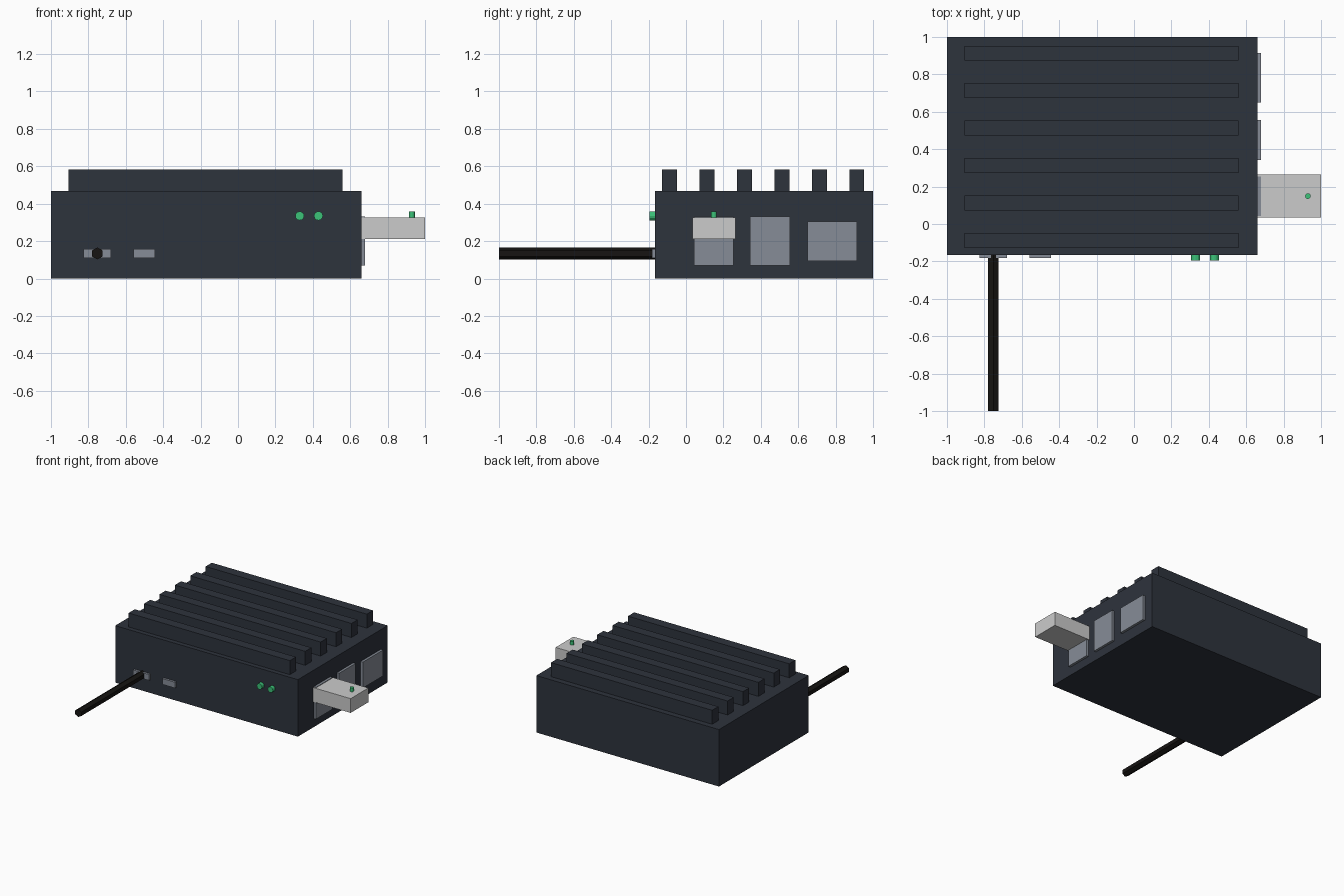
import bpy
from math import pi

if "Cube" in bpy.data.objects:
    bpy.data.objects.remove(bpy.data.objects["Cube"])


def material(name, r, g, b):
    m = bpy.data.materials.new(name)
    m.diffuse_color = (r, g, b, 1)
    m.use_nodes = True
    m.node_tree.nodes["Principled BSDF"].inputs["Base Color"].default_value = m.diffuse_color
    return m


DARK = material("dark_metal", 0.027, 0.033, 0.046)
PORT = material("port_metal", 0.24, 0.265, 0.31)
SILVER = material("silver", 0.6, 0.6, 0.61)
GREEN = material("green_light", 0.045, 0.54, 0.19)
BLACK = material("black_rubber", 0.008, 0.007, 0.006)


def box(name, x, y, z, mat):
    """Box from (min, max) pairs on each axis."""
    spans = (x, y, z)
    bpy.ops.mesh.primitive_cube_add(size=1, location=[(a + b) / 2 for a, b in spans])
    ob = bpy.context.object
    ob.name = name
    ob.scale = [b - a for a, b in spans]
    bpy.ops.object.transform_apply(location=False, rotation=False, scale=True)
    ob.data.materials.append(mat)
    return ob


def rod(name, centre, radius, length, sides, mat, along_y=True):
    bpy.ops.mesh.primitive_cylinder_add(
        vertices=sides, radius=radius, depth=length, location=centre,
        rotation=(pi / 2 if along_y else 0, 0, 0))
    ob = bpy.context.object
    ob.name = name
    ob.data.materials.append(mat)
    return ob


# Case
box("case", (-1, 0.66), (-0.165, 1), (0, 0.468), DARK)

# Cooling fins
for i in range(6):
    y = -0.087 + i * 0.2
    box(f"cooling_fin_{i + 1}", (-0.905, 0.56), (y - 0.04, y + 0.04), (0.46, 0.583), DARK)

# Side sockets
for name, y, z in (("usb_socket_front", (0.042, 0.255), (0.07, 0.332)),
                   ("usb_socket_middle", (0.342, 0.555), (0.07, 0.332)),
                   ("network_socket", (0.65, 0.913), (0.093, 0.306))):
    box(name, (0.64, 0.68), y, z, PORT)

# Plug-in stick with its light
box("usb_stick", (0.66, 1), (0.034, 0.264), (0.21, 0.327), SILVER)
rod("stick_light", (0.93, 0.149, 0.34), 0.015, 0.036, 12, GREEN, along_y=False)

# Front sockets
box("power_socket", (-0.825, -0.68), (-0.183, -0.145), (0.11, 0.158), PORT)
box("video_socket", (-0.56, -0.445), (-0.183, -0.145), (0.11, 0.158), PORT)

# Power cable
rod("power_cable", (-0.752, -0.575, 0.134), 0.032, 0.85, 6, BLACK)

# Status lights
for i, x in enumerate((0.33, 0.43)):
    rod(f"status_light_{i + 1}", (x, -0.175, 0.335), 0.024, 0.04, 12, GREEN)
